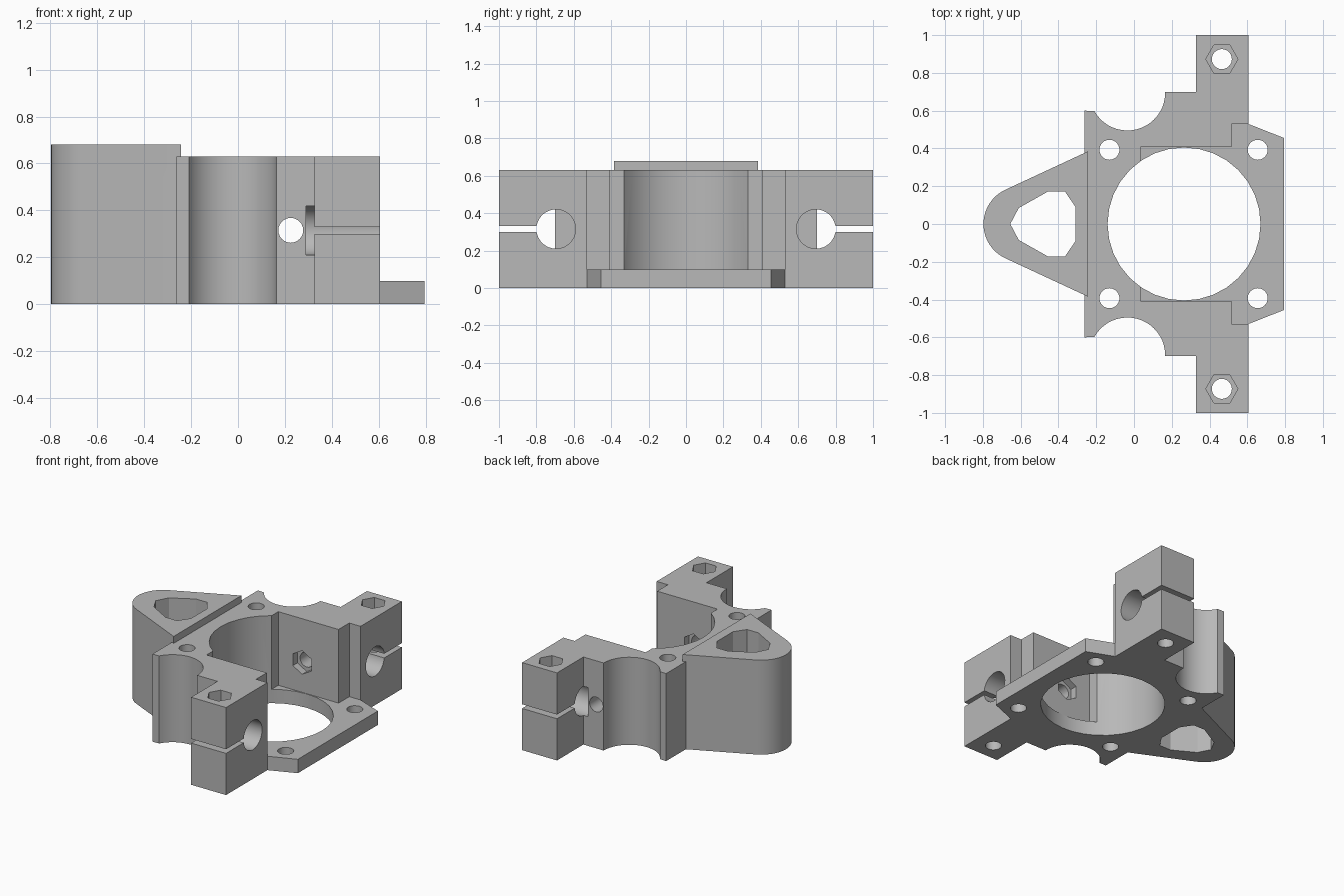
import bpy, bmesh, math
from mathutils import Matrix

if "Cube" in bpy.data.objects:
    bpy.data.objects.remove(bpy.data.objects["Cube"], do_unlink=True)

grey = bpy.data.materials.new("matte_grey")
grey.use_nodes = True
colour = (0.48, 0.48, 0.48, 1)
grey.diffuse_color = colour
grey.node_tree.nodes["Principled BSDF"].inputs["Base Color"].default_value = colour


def prism(name, outline, z0, z1, matrix=None):
    """Extrude an outline from z0 to z1, then place it."""
    bm = bmesh.new()
    face = bm.faces.new([bm.verts.new((x, y, z0)) for x, y in outline])
    top = bmesh.ops.extrude_face_region(bm, geom=[face])["geom"]
    bmesh.ops.translate(bm, vec=(0, 0, z1 - z0),
                        verts=[v for v in top if isinstance(v, bmesh.types.BMVert)])
    if matrix:
        bm.transform(matrix)
    bmesh.ops.recalc_face_normals(bm, faces=bm.faces)
    mesh = bpy.data.meshes.new(name)
    bm.to_mesh(mesh)
    bm.free()
    mesh.materials.append(grey)
    obj = bpy.data.objects.new(name, mesh)
    bpy.context.collection.objects.link(obj)
    return obj


def arc(cx, cy, r, start, end, n):
    """Points on an arc, angles in degrees, both ends included."""
    angles = [math.radians(start + (end - start) * i / n) for i in range(n + 1)]
    return [(cx + r * math.cos(a), cy + r * math.sin(a)) for a in angles]


def ring(cx, cy, r, n, turn=0):
    return arc(cx, cy, r, turn, turn + 360, n)[:-1]


def mirrored(half):
    """Close a half outline across y = 0."""
    return half + [(x, -y) for x, y in reversed(half) if abs(y) > 1e-6]


def combine(target, tool, operation="DIFFERENCE"):
    tool.hide_render = True
    mod = target.modifiers.new("combine", "BOOLEAN")
    mod.operation = operation
    mod.solver = "EXACT"
    mod.object = tool
    bpy.context.view_layer.update()
    result = bpy.data.meshes.new_from_object(
        target.evaluated_get(bpy.context.evaluated_depsgraph_get()))
    target.modifiers.clear()
    target.data = result
    bpy.data.objects.remove(tool, do_unlink=True)


HEIGHT, MID = 0.63, 0.315

# Main body with rounded side notches, clamp arms and tapered foot
half = [(-0.262, 0.60)]
half += arc(-0.035, 0.695, 0.2, 209, 360, 20)
half += [(0.165, 0.70), (0.327, 0.70), (0.327, 1.0), (0.605, 1.0),
         (0.605, 0.53), (0.795, 0.455)]
body = prism("bracket_body", mirrored(half), 0, HEIGHT)

# Open bay above the thin foot, and the large round bore
bay = [(0.035, 0.408), (0.515, 0.408), (0.515, 0.53), (1.0, 0.53)]
combine(body, prism("bay_cutter", mirrored(bay), 0.10, 1))
combine(body, prism("bore_cutter", ring(0.265, 0, 0.405, 32), -1, 1))

# Rounded triangular tower
nose = [(-0.243, 0.385)] + arc(-0.597, 0, 0.2, 114, 180, 10)
combine(body, prism("tower", mirrored(nose), 0, 0.68), "UNION")
pocket = [(-0.31, 0.09), (-0.365, 0.172), (-0.455, 0.172), (-0.61, 0.085), (-0.655, 0)]
combine(body, prism("pocket_cutter", mirrored(pocket), -1, 1))

# Axes turned so that prisms run along x or along y
along_x = Matrix(((0, 0, 1, 0), (1, 0, 0, 0), (0, 1, 0, 0), (0, 0, 0, 1)))
along_y = Matrix(((1, 0, 0, 0), (0, 0, 1, 0), (0, 1, 0, 0), (0, 0, 0, 1)))

for s in (1, -1):
    # Vertical screw holes and the nut seat on each arm
    for x, y in ((-0.13, 0.393), (0.655, 0.393), (0.465, 0.873)):
        combine(body, prism("screw_cutter", ring(x, s * y, 0.053, 24), -1, 1))
    combine(body, prism("nut_cutter", ring(0.465, s * 0.873, 0.085, 6), HEIGHT - 0.1, 1))

    # Rod clamp hole with its slot
    combine(body, prism("rod_cutter", ring(s * 0.695, MID, 0.105, 32), 0.29, 1, along_x))
    slot = [(s * 0.75, 0.30), (s * 1.2, 0.30), (s * 1.2, 0.33), (s * 0.75, 0.33)]
    combine(body, prism("slot_cutter", slot, 0.2, 1, along_x))

    # Cross screw hole with a nut seat on the inner wall
    lo, hi = sorted((s * 0.3, s * 0.9))
    combine(body, prism("cross_cutter", ring(0.225, MID, 0.053, 24), lo, hi, along_y))
    lo, hi = sorted((s * 0.3, s * 0.46))
    combine(body, prism("cross_nut_cutter", ring(0.225, MID, 0.085, 6, 30), lo, hi, along_y))

bpy.ops.object.select_all(action="DESELECT")
body.select_set(True)
bpy.context.view_layer.objects.active = body
bpy.ops.object.shade_smooth_by_angle(angle=math.radians(25))
